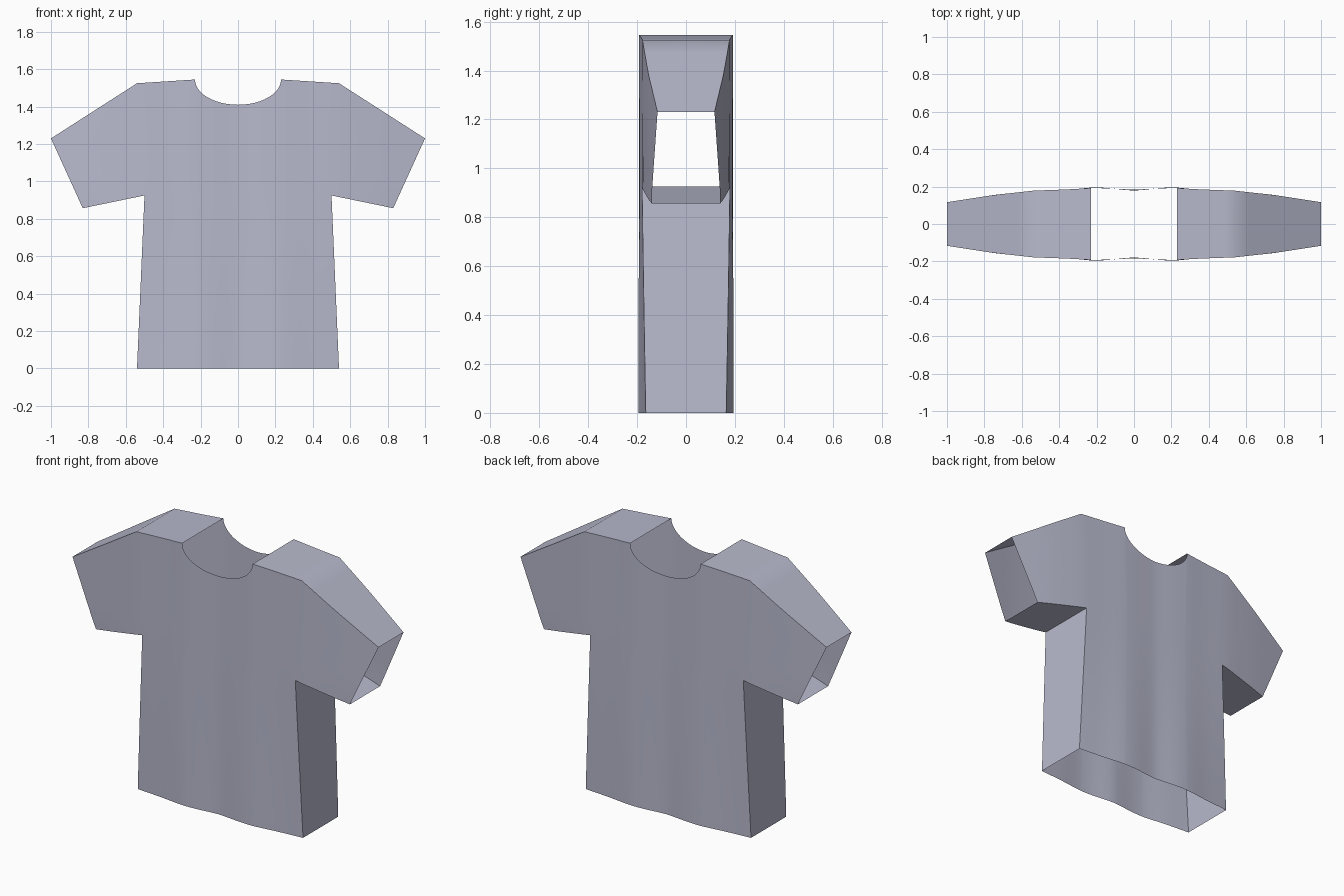
import bpy, bmesh, math
from mathutils import Vector

cube = bpy.data.objects.get("Cube")
if cube:
    bpy.data.objects.remove(cube, do_unlink=True)

# Outline corners (x, z) of the left half
SHOULDER = Vector((0.54, 1.525))
NECK = Vector((0.23, 1.545))
CUFF_TOP = Vector((1.0, 1.23))
CUFF_LOW = Vector((0.83, 0.857))
ARMPIT = Vector((0.5, 0.925))
HEM = Vector((0.54, 0.0))
NECK_DROP = 0.135
DEPTHS = [(0, 0.186), (0.23, 0.191), (0.54, 0.178), (0.75, 0.155), (1.01, 0.115)]


def depth(x, z):
    """Half thickness of the garment, with soft folds growing toward the hem."""
    for (x0, d0), (x1, d1) in zip(DEPTHS, DEPTHS[1:]):
        if x <= x1:
            d = d0 + (d1 - d0) * (x - x0) / (x1 - x0)
            break
    low = max(0, 1 - z / 0.925)
    fold = -0.007 * math.cos(5 * math.pi * x) * max(0, 1 - x / 0.6)
    edge = 0.014 * max(0, (x - 0.3) / 0.24)
    return d + (0.3 + 0.7 * low) * fold * (1 if x < 0.6 else 0) - edge * low


bm = bmesh.new()


def panel(rows):
    """Front panel from rows of (x, z) points."""
    grid = [[bm.verts.new((p.x, -depth(p.x, p.y), p.y)) for p in row] for row in rows]
    for a, b in zip(grid, grid[1:]):
        for i in range(len(a) - 1):
            bm.faces.new((a[i], a[i + 1], b[i + 1], b[i]))
    return grid


def loft(low, high, n):
    return [[a.lerp(b, k / n) for a, b in zip(low, high)] for k in range(n + 1)]


def side(verts):
    """Gusset running from a front edge to the middle plane."""
    mids = [bm.verts.new((v.co.x, 0, v.co.z)) for v in verts]
    for i in range(len(verts) - 1):
        bm.faces.new((verts[i], mids[i], mids[i + 1], verts[i + 1]))


# Torso: scooped neckline followed by the shoulder seam
top = []
for k in range(13):
    a = math.pi / 2 * k / 12
    top.append(Vector((NECK.x * math.sin(a), NECK.y - NECK_DROP * math.cos(a))))
neck_end = len(top) - 1
top += [NECK.lerp(SHOULDER, k / 6) for k in range(1, 7)]
chest = [Vector((ARMPIT.x * p.x / SHOULDER.x, ARMPIT.y)) for p in top]
hem = [Vector((HEM.x * p.x / SHOULDER.x, 0)) for p in top]
lower = panel(loft(hem, chest, 8))
upper = panel(loft(chest, top, 6))
side([row[-1] for row in lower])
side(list(reversed(upper[-1][neck_end:])))

# Sleeve: from the armhole out to the open cuff
inner = [ARMPIT.lerp(SHOULDER, k / 6) for k in range(7)]
cuff = [CUFF_LOW.lerp(CUFF_TOP, k / 6) for k in range(7)]
sleeve = panel(loft(inner, cuff, 6))
side([row[0] for row in sleeve])
side([row[-1] for row in sleeve])

# Weld the pieces and face them outward
bmesh.ops.remove_doubles(bm, verts=bm.verts, dist=0.0005)
bmesh.ops.recalc_face_normals(bm, faces=bm.faces)
bm.normal_update()
if sum(f.normal.y * f.calc_area() for f in bm.faces) > 0:
    bmesh.ops.reverse_faces(bm, faces=bm.faces)

mesh = bpy.data.meshes.new("shirt")
bm.to_mesh(mesh)
bm.free()
shirt = bpy.data.objects.new("shirt", mesh)
bpy.context.collection.objects.link(shirt)

# Cloth colour
cloth = bpy.data.materials.new("pale_lavender_cloth")
cloth.use_nodes = True
colour = (0.48, 0.49, 0.61, 1)
cloth.diffuse_color = colour
cloth.node_tree.nodes["Principled BSDF"].inputs["Base Color"].default_value = colour
mesh.materials.append(cloth)

# Smooth cloth with crisp seams, then mirror to the right and back
bpy.ops.object.select_all(action='DESELECT')
bpy.context.view_layer.objects.active = shirt
shirt.select_set(True)
bpy.ops.object.shade_smooth_by_angle(angle=math.radians(45))
mirror = shirt.modifiers.new("mirror", 'MIRROR')
mirror.use_axis = (True, True, False)
mirror.merge_threshold = 0.0005
